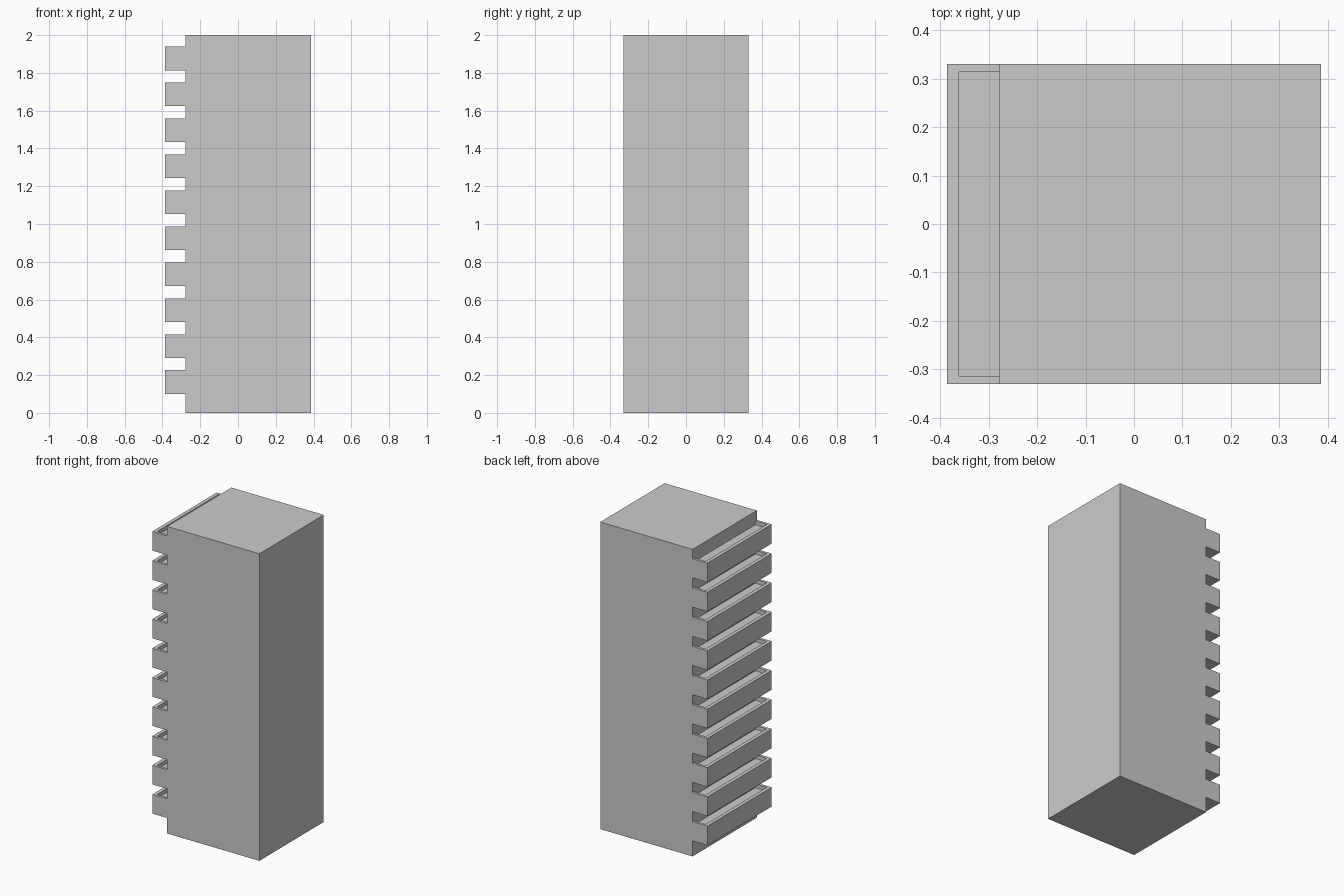
import bpy, bmesh

if "Cube" in bpy.data.objects:
    bpy.data.objects.remove(bpy.data.objects["Cube"])

BODY_X0, X1, HALF_Y, HEIGHT = -0.279, 0.386, 0.331, 2.0
TRAY_X0, WALL, COUNT = -0.386, 0.024, 10
TRAY_Z0, TRAY_H, PITCH, POCKET = 0.101, 0.125, 0.1903, 0.025


def box(bm, lo, hi):
    verts = bmesh.ops.create_cube(bm, size=1)["verts"]
    for v in verts:
        for i in range(3):
            v.co[i] = lo[i] if v.co[i] < 0 else hi[i]


def finish(bm, name):
    bmesh.ops.recalc_face_normals(bm, faces=bm.faces)
    mesh = bpy.data.meshes.new(name)
    bm.to_mesh(mesh)
    bm.free()
    obj = bpy.data.objects.new(name, mesh)
    bpy.context.collection.objects.link(obj)
    return obj


# Solid tall body
bm = bmesh.new()
box(bm, (BODY_X0, -HALF_Y, 0), (X1, HALF_Y, HEIGHT))
finish(bm, "tower_body")

# Shallow open tray: box with a recessed pocket running back to the body
bm = bmesh.new()
top = TRAY_Z0 + TRAY_H
box(bm, (TRAY_X0, -HALF_Y, TRAY_Z0), (BODY_X0 + 0.002, HALF_Y, top))
floor = max(bm.faces, key=lambda f: f.calc_center_median().z)
centre_x = floor.calc_center_median().x
bmesh.ops.inset_individual(bm, faces=[floor], thickness=WALL)
for v in floor.verts:
    v.co.x = TRAY_X0 + WALL if v.co.x < centre_x else BODY_X0
bmesh.ops.inset_individual(bm, faces=[floor], thickness=0)
for v in floor.verts:
    v.co.z = top - POCKET
trays = finish(bm, "balcony_trays")

# Repeat the tray up the side
array = trays.modifiers.new("stack", 'ARRAY')
array.count = COUNT
array.use_relative_offset = False
array.use_constant_offset = True
array.constant_offset_displace = (0, 0, PITCH)
